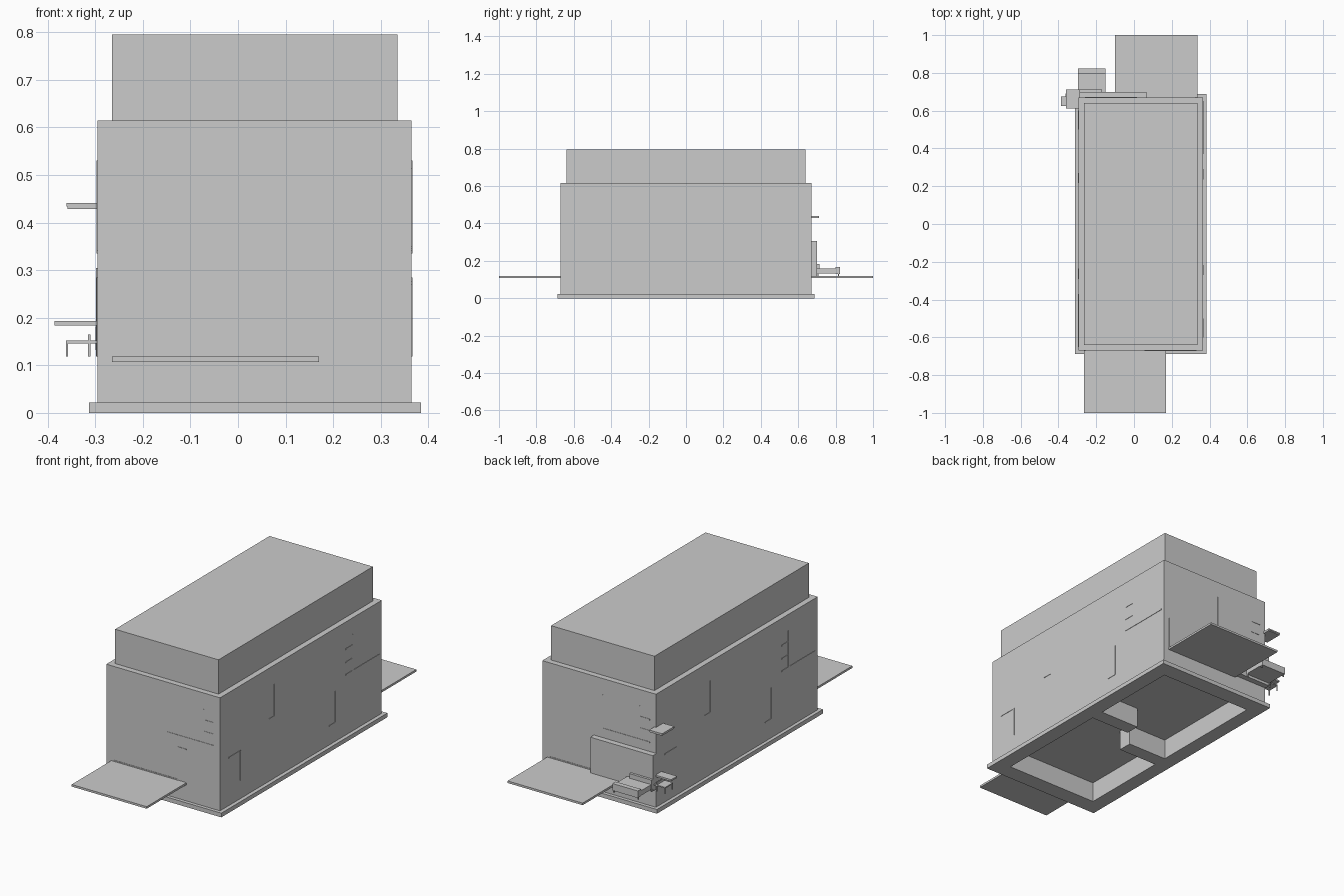
import bpy, bmesh, math

if "Cube" in bpy.data.objects:
    bpy.data.objects.remove(bpy.data.objects["Cube"])

CX = 0.035  # centre of the building in x


def box(name, x0, x1, y0, y1, z0, z1):
    bm = bmesh.new()
    bmesh.ops.create_cube(bm, size=1)
    for v in bm.verts:
        v.co = ((x0 + x1) / 2 + v.co.x * (x1 - x0),
                (y0 + y1) / 2 + v.co.y * (y1 - y0),
                (z0 + z1) / 2 + v.co.z * (z1 - z0))
    return finish(name, bm)


def prism(name, pts, z0, z1):
    bm = bmesh.new()
    f = bm.faces.new([bm.verts.new((x, y, z0)) for x, y in pts])
    top = bmesh.ops.extrude_face_region(bm, geom=[f])["geom"]
    for v in top:
        if isinstance(v, bmesh.types.BMVert):
            v.co.z = z1
    return finish(name, bm)


def finish(name, bm):
    bmesh.ops.recalc_face_normals(bm, faces=bm.faces)
    me = bpy.data.meshes.new(name)
    bm.to_mesh(me)
    bm.free()
    ob = bpy.data.objects.new(name, me)
    bpy.context.collection.objects.link(ob)
    return ob


def twin_box(name, x0, x1, y0, y1, z0, z1):
    """Box plus its copy turned half a turn about the building centre."""
    box(name + "_a", x0, x1, y0, y1, z0, z1)
    box(name + "_b", 2 * CX - x1, 2 * CX - x0, -y1, -y0, z0, z1)


# main masses
base = box("base_plinth", -0.313, 0.385, -0.688, 0.688, 0, 0.022)
body = box("house_body", -0.295, 0.365, -0.67, 0.67, 0.022, 0.615)
box("roof_block", -0.265, 0.335, -0.64, 0.64, 0.615, 0.795)

# two foundation recesses separated by a stepped wall
half = [(0.305, 0.6), (-0.235, 0.6), (-0.235, -0.04), (0.0, -0.04),
        (0.0, -0.05), (0.075, -0.05), (0.075, 0.115), (0.305, 0.115)]
for i, pts in enumerate([half, [(2 * CX - x, -y) for x, y in half]]):
    cutter = prism("recess_cutter", pts, -0.05, 0.107)
    cutter.hide_render = True
    for ob in (base, body):
        mod = ob.modifiers.new("recess", "BOOLEAN")
        mod.operation, mod.solver, mod.object = "DIFFERENCE", "EXACT", cutter
        bpy.context.view_layer.objects.active = ob
        bpy.ops.object.modifier_apply(modifier=mod.name)
    bpy.data.objects.remove(cutter)

# front and back terraces
twin_box("terrace", -0.265, 0.17, -1.0, -0.66, 0.107, 0.118)

T, D = 0.006, 0.002  # frame strip width and how far it stands out


def end_strip(name, x0, x1, z0, z1):
    twin_box(name, x0, x1, -0.67 - D, -0.66, z0, z1)


def side_strip(name, y0, y1, z0, z1):
    twin_box(name, 0.36, 0.365 + D, y0, y1, z0, z1)


# door and window trim on the end walls
for x, z0, z1 in [(-0.262, 0.118, 0.29), (0.115, 0.118, 0.29), (0.165, 0.118, 0.29),
                  (0.055, 0.35, 0.53), (0.27, 0.35, 0.53)]:
    end_strip("end_frame_post", x, x + T, z0, z1)
for x0, x1, z in [(-0.262, 0.115, 0.118), (0.115, 0.17, 0.288), (0.055, 0.33, 0.35),
                  (0.27, 0.33, 0.41), (0.27, 0.33, 0.47)]:
    end_strip("end_frame_rail", x0, x1, z, z + T)

# window trim on the long walls
for y, z0, z1 in [(-0.505, 0.118, 0.275), (-0.222, 0.345, 0.515),
                  (0.284, 0.118, 0.285), (0.426, 0.335, 0.53)]:
    side_strip("side_frame_post", y, y + T, z0, z1)
for y0, y1, z in [(-0.6, -0.5, 0.27), (-0.27, -0.22, 0.345), (0.235, 0.29, 0.118),
                  (0.37, 0.65, 0.335), (0.37, 0.43, 0.4), (0.37, 0.43, 0.47)]:
    side_strip("side_frame_rail", y0, y1, z, z + T)

# screen wall at the back left
box("back_screen", -0.298, 0.065, 0.67, 0.70, 0.118, 0.305)

# canopy and corner shelf
box("canopy_lower", -0.358, -0.285, 0.613, 0.71, 0.429, 0.434)
box("canopy_upper", -0.36, -0.285, 0.611, 0.712, 0.434, 0.441)
box("corner_shelf", -0.386, -0.285, 0.625, 0.675, 0.184, 0.193)

# stool beneath the shelf
box("stool_seat", -0.362, -0.296, 0.625, 0.69, 0.146, 0.152)
for x in (-0.362, -0.315):
    for y in (0.625, 0.685):
        box("stool_leg", x, x + 0.005, y, y + 0.005, 0.118, 0.15)
box("stool_back", -0.315, -0.31, 0.625, 0.69, 0.15, 0.165)

# day bed beside the terrace
box("bed_mattress", -0.297, -0.15, 0.70, 0.81, 0.132, 0.158)
box("bed_end", -0.297, -0.15, 0.798, 0.824, 0.13, 0.167)
box("bed_headboard", -0.30, -0.17, 0.70, 0.713, 0.132, 0.182)
for x in (-0.297, -0.156):
    for y in (0.703, 0.812):
        box("bed_leg", x, x + 0.006, y, y + 0.006, 0.118, 0.134)
